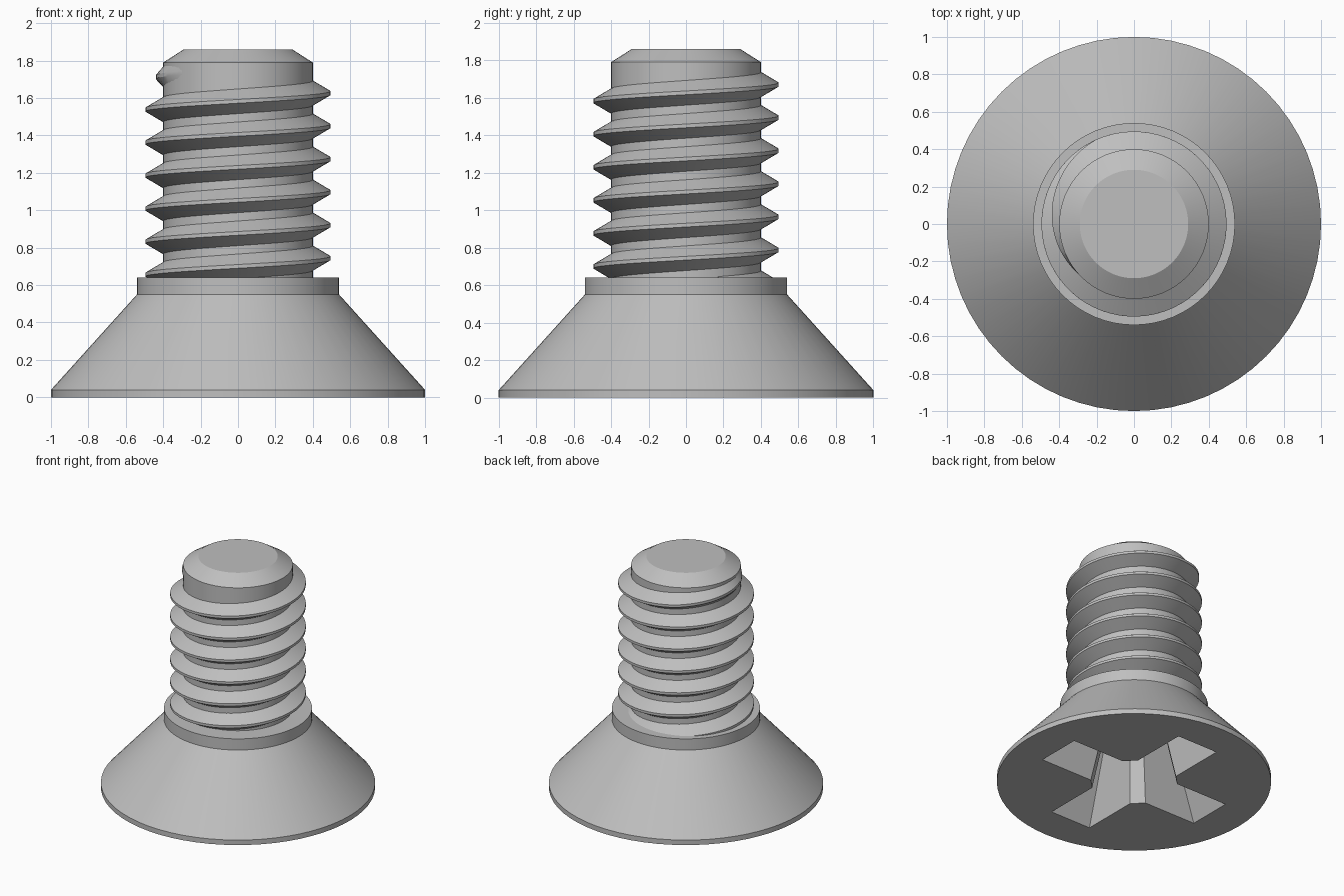
import bpy, bmesh, math

if "Cube" in bpy.data.objects:
    bpy.data.objects.remove(bpy.data.objects["Cube"])

SEG = 64
steel = bpy.data.materials.new("grey_steel")
steel.use_nodes = True
steel.diffuse_color = (0.52, 0.52, 0.52, 1)
steel.node_tree.nodes["Principled BSDF"].inputs["Base Color"].default_value = (0.52, 0.52, 0.52, 1)


def loft(name, rings, wrap=True):
    """Skin a list of closed rings and cap both ends."""
    bm = bmesh.new()
    loops = [[bm.verts.new(p) for p in ring] for ring in rings]
    n = len(loops[0])
    for a, b in zip(loops, loops[1:]):
        for i in range(n):
            j = (i + 1) % n
            bm.faces.new((a[i], a[j], b[j], b[i]))
    bm.faces.new(loops[0][::-1])
    bm.faces.new(loops[-1])
    bmesh.ops.recalc_face_normals(bm, faces=bm.faces)
    mesh = bpy.data.meshes.new(name)
    bm.to_mesh(mesh)
    bm.free()
    mesh.materials.append(steel)
    obj = bpy.data.objects.new(name, mesh)
    bpy.context.collection.objects.link(obj)
    return obj


def activate(obj):
    bpy.ops.object.select_all(action='DESELECT')
    obj.select_set(True)
    bpy.context.view_layer.objects.active = obj


def turned(name, profile):
    """Solid of revolution from (radius, height) points."""
    angles = [math.tau * i / SEG for i in range(SEG)]
    return loft(name, [[(r * math.cos(a), r * math.sin(a), z) for a in angles]
                       for r, z in profile])


# Countersunk head with collar, and the chamfered shaft
head = turned("head", [(1, 0), (1, 0.04), (0.54, 0.55), (0.54, 0.64)])
shaft = turned("shaft", [(0.4, 0.6), (0.4, 1.79), (0.29, 1.86)])


# Tapered cross recess
def cross(tip, half, inner, z):
    arm = [(inner, -half), (tip, -half), (tip, half), (inner, half)]
    ring = []
    for c, s in ((1, 0), (0, 1), (-1, 0), (0, -1)):
        ring += [(x * c - y * s, x * s + y * c, z) for x, y in arm]
    return ring


DEPTH = 0.54


def recess_ring(z):
    return cross(0.72 - 0.48 * z, 0.18 - 0.14 * z, 0.26 - 0.16 * z, z)


cutter = loft("recess_cutter", [recess_ring(-0.05), recess_ring(DEPTH)])
cutter.hide_render = True
cut = head.modifiers.new("recess", 'BOOLEAN')
cut.operation = 'DIFFERENCE'
cut.solver = 'EXACT'
cut.object = cutter
activate(head)
bpy.ops.object.modifier_apply(modifier=cut.name)
bpy.data.objects.remove(cutter)

# Right-handed thread, fading into the shaft at the top
PITCH, START, END, FADE = 0.1765, -0.93, 5.63, 0.31
steps = round((END - START) * SEG)
sections = []
for i in range(steps + 1):
    turn = START + (END - START) * i / steps
    keep = min(1, (END - turn) / FADE)
    crest = 0.395 + 0.1 * keep
    a, z = math.tau * turn, 0.744 + PITCH * turn
    wide = 0.055 + 0.015 * keep
    section = [(0.393, -wide), (crest, -0.01), (crest, 0.01), (0.393, wide)]
    sections.append([(r * math.cos(a), r * math.sin(a), z + h) for r, h in section])
thread = loft("thread", sections)

for obj in (head, shaft, thread):
    activate(obj)
    bpy.ops.object.shade_smooth_by_angle(angle=math.radians(25))
